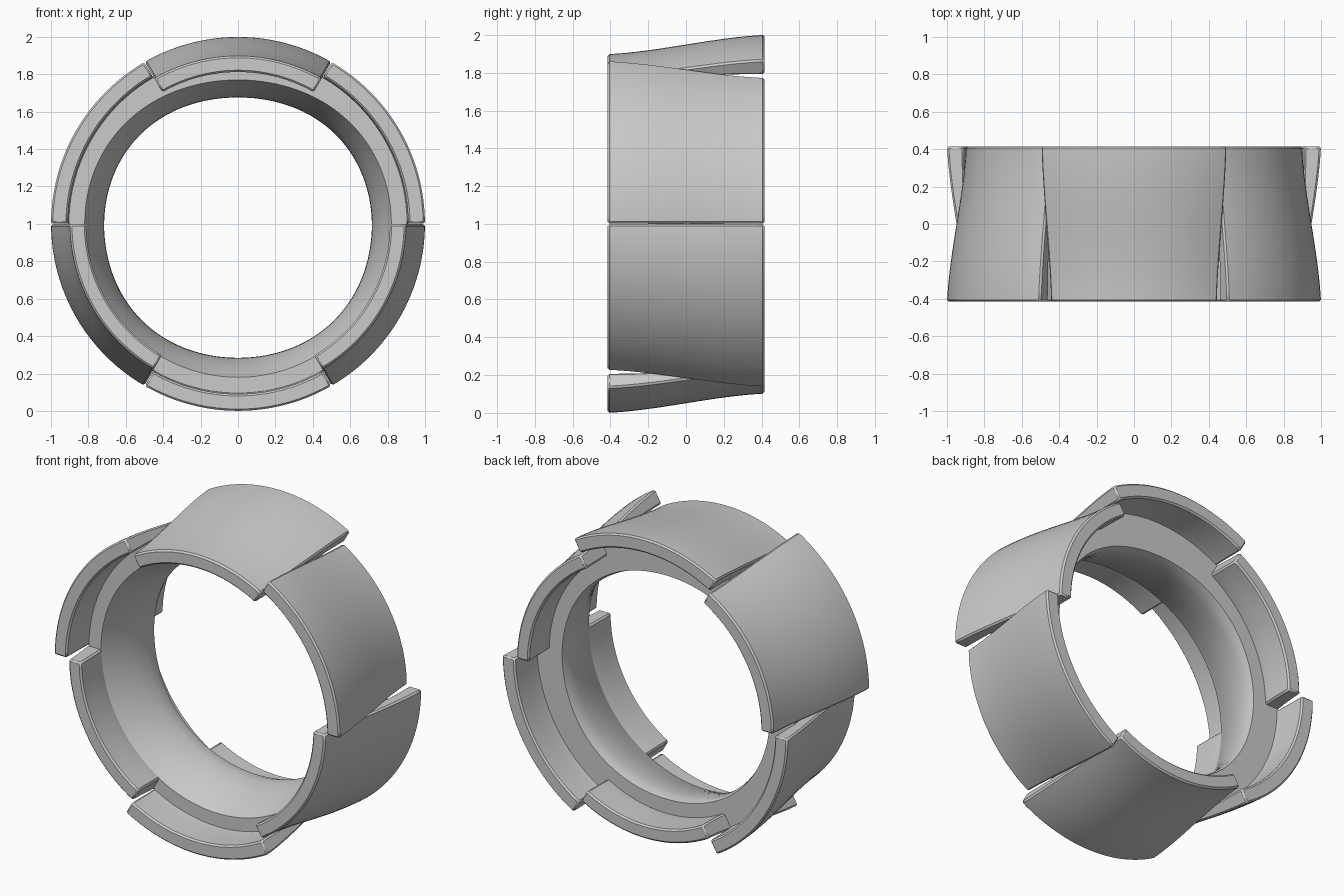
import bpy, bmesh
from math import sin, cos, pi, radians

if "Cube" in bpy.data.objects:
    bpy.data.objects.remove(bpy.data.objects["Cube"])

HALF = 0.415          # half width of the band along y
CZ = 1.0              # height of the ring axis


def finish(bm, name, bevel=0.0):
    bmesh.ops.recalc_face_normals(bm, faces=bm.faces)
    me = bpy.data.meshes.new(name)
    bm.to_mesh(me)
    bm.free()
    ob = bpy.data.objects.new(name, me)
    bpy.context.collection.objects.link(ob)
    if bevel:
        m = ob.modifiers.new("soft_edges", 'BEVEL')
        m.width, m.segments = bevel, 1
        m.limit_method, m.angle_limit = 'ANGLE', radians(40)
    bpy.context.view_layer.objects.active = ob
    ob.select_set(True)
    bpy.ops.object.shade_smooth_by_angle(angle=radians(30))
    ob.select_set(False)
    return ob


def sweep(name, profile_at, angles, closed, bevel=0.0):
    """Sweep a closed (radius, y) profile around the y axis."""
    bm = bmesh.new()
    loops = [[bm.verts.new((r * cos(a), y, CZ + r * sin(a))) for r, y in profile_at(a)]
             for a in angles]
    n = len(loops[0])
    pairs = list(zip(loops, loops[1:]))
    if closed:
        pairs.append((loops[-1], loops[0]))
    for p, q in pairs:
        for i in range(n):
            j = (i + 1) % n
            bm.faces.new((p[i], p[j], q[j], q[i]))
    if not closed:
        bm.faces.new(loops[0])
        bm.faces.new(loops[-1])
    return finish(bm, name, bevel)


def smooth(t):
    t = max(0.0, min(1.0, t))
    return t * t * (3 - 2 * t)


# Curved plates, alternately flared towards the front and the back
def plate_profile(flare_back):
    steps = 16
    outer, inner = [], []
    for i in range(steps + 1):
        t = i / steps
        y = -HALF + 2 * HALF * t
        f = t if flare_back else 1 - t
        outer.append((0.898 + 0.102 * (0.4 * f + 0.6 * smooth(f)), y))
        # inside stays nearly cylindrical beyond both faces of the ring
        inner.append((0.812 + 0.085 * smooth((f - 0.2) / 0.6) + 0.013 * f, y))
    return outer + inner[::-1]


for k in range(6):
    prof = plate_profile(k % 2 == 1)
    a0, a1 = radians(60 * k + 0.1), radians(60 * k + 59.9)
    angs = [a0 + (a1 - a0) * i / 24 for i in range(25)]
    sweep(f"{'back' if k % 2 else 'front'}_flared_plate_{k // 2 + 1}",
          lambda a: prof, angs, False, 0.01)


# Inner ring: funnel bore that narrows to the back, slightly out of round
def ring_profile(a):
    up = max(0.0, sin(a + 0.08 * cos(a)))
    bore = 0.716 - 0.04 * up ** 2 + 0.012 * sin(2 * a) ** 2
    mouth = 0.82 - 0.05 * up ** 4
    pts = [(0.908, 0.2), (0.904, -0.2), (mouth, -0.2)]
    for i in range(1, 8):
        t = i / 7
        pts.append((mouth + (bore - mouth) * sin(t * pi / 2), -0.2 + 0.36 * t))
    pts.append((bore + 0.012, 0.2))
    return pts


sweep("inner_ring", ring_profile, [2 * pi * i / 120 for i in range(120)], True)
